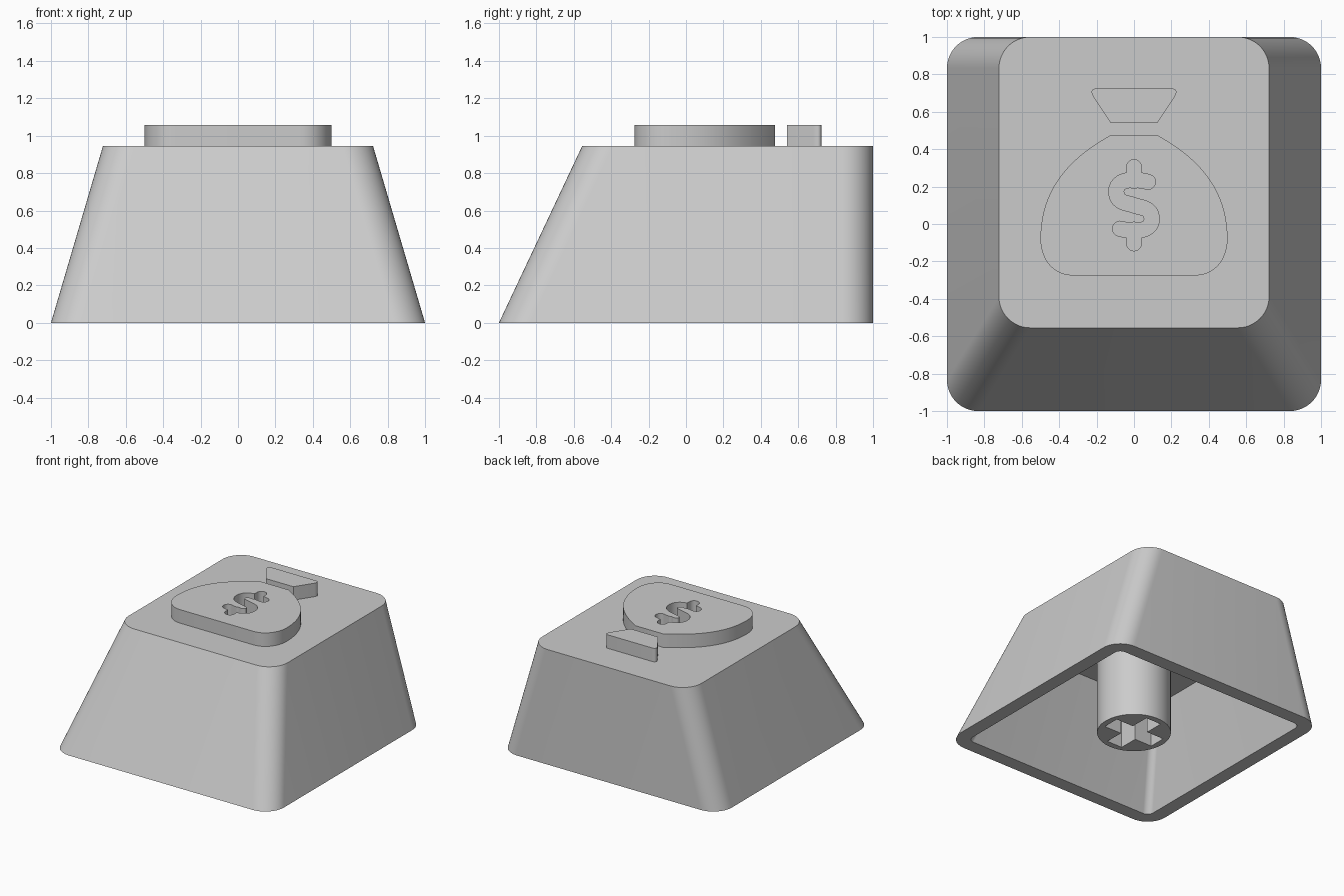
import bpy
import bmesh
from math import cos, sin, pi, atan2, radians
from mathutils import Vector
from mathutils.geometry import interpolate_bezier

if "Cube" in bpy.data.objects:
    bpy.data.objects.remove(bpy.data.objects["Cube"])

GREY = (0.6, 0.6, 0.6, 1)
mat = bpy.data.materials.new("light_grey")
mat.use_nodes = True
mat.diffuse_color = GREY
mat.node_tree.nodes["Principled BSDF"].inputs["Base Color"].default_value = GREY

HEIGHT = 0.945
WALL = 0.113
CEILING = 0.725


def finish(name, bm):
    bmesh.ops.recalc_face_normals(bm, faces=bm.faces)
    mesh = bpy.data.meshes.new(name)
    bm.to_mesh(mesh)
    bm.free()
    mesh.materials.append(mat)
    obj = bpy.data.objects.new(name, mesh)
    bpy.context.collection.objects.link(obj)
    return obj


def smooth(obj):
    bpy.ops.object.select_all(action='DESELECT')
    obj.select_set(True)
    bpy.context.view_layer.objects.active = obj
    bpy.ops.object.shade_smooth_by_angle(angle=radians(30))


def prism(name, outline, z0, z1):
    bm = bmesh.new()
    low = [bm.verts.new((p[0], p[1], z0)) for p in outline]
    high = [bm.verts.new((p[0], p[1], z1)) for p in outline]
    bm.faces.new(low)
    bm.faces.new(high)
    for i in range(len(low)):
        bm.faces.new((low[i - 1], low[i], high[i], high[i - 1]))
    return finish(name, bm)


def carve(obj, cutters):
    for cutter in cutters:
        cutter.hide_render = True
        mod = obj.modifiers.new("carve", 'BOOLEAN')
        mod.operation = 'DIFFERENCE'
        mod.solver = 'EXACT'
        mod.object = cutter
    graph = bpy.context.evaluated_depsgraph_get()
    mesh = bpy.data.meshes.new_from_object(obj.evaluated_get(graph))
    obj.modifiers.clear()
    obj.data = mesh
    for cutter in cutters:
        bpy.data.objects.remove(cutter)


def arc(cx, cy, r, start, sweep, steps):
    return [Vector((cx + r * cos(start + sweep * i / steps),
                    cy + r * sin(start + sweep * i / steps))) for i in range(steps + 1)]


def rounded_rect(half_x, y0, y1, r, steps=12):
    corners = [(half_x - r, y1 - r), (r - half_x, y1 - r),
               (r - half_x, y0 + r), (half_x - r, y0 + r)]
    return [p for i, (x, y) in enumerate(corners)
            for p in arc(x, y, r, i * pi / 2, pi / 2, steps)]


def bezier(a, b, c, d, steps=14):
    a, b, c, d = (Vector((*p, 0)) for p in (a, b, c, d))
    return [p.to_2d() for p in interpolate_bezier(a, b, c, d, steps)]


def stroke(path, r):
    """Outline of a path with round ends."""
    dirs = [(path[min(i + 1, len(path) - 1)] - path[max(i - 1, 0)]).normalized()
            for i in range(len(path))]
    side = [Vector((-d.y, d.x)) * r for d in dirs]
    left = [p + s for p, s in zip(path, side)]
    right = [p - s for p, s in zip(path, side)]

    def cap(p, s):
        return arc(p.x, p.y, r, atan2(s.y, s.x), -pi, 10)[1:-1]
    return left + cap(path[-1], side[-1]) + right[::-1] + cap(path[0], -side[0])


# Hollow tapered shell with an upright back
def section(z, inset):
    t = z / HEIGHT
    ring = rounded_rect(1 - 0.278 * t - inset, -1 + 0.445 * t + inset,
                        1 - inset, 0.167 - inset)
    return [(p.x, p.y, z) for p in ring]


bm = bmesh.new()
rings = [[bm.verts.new(p) for p in section(z, inset)] for z, inset in
         ((CEILING, WALL), (0, WALL), (0, 0), (HEIGHT, 0))]
for a, b in zip(rings, rings[1:]):
    for i in range(len(a)):
        bm.faces.new((a[i - 1], a[i], b[i], b[i - 1]))
bm.faces.new(rings[0])
bm.faces.new(rings[-1])
smooth(finish("key_shell", bm))

# Round stem with a cross-shaped socket
stem = prism("stem", arc(0, 0, 0.278, 0, 2 * pi, 64)[:-1], 0, CEILING + 0.01)
arms = [prism("socket_cutter", [(-x, -y), (x, -y), (x, y), (-x, y)], -0.1, 0.45)
        for x, y in ((0.228, 0.07), (0.07, 0.228))]
carve(stem, arms)
smooth(stem)

# Raised sack, drawn as a right half and mirrored
half = bezier((0.33, -0.275), (0.43, -0.275), (0.5, -0.19), (0.5, -0.08))
half += bezier((0.5, -0.08), (0.5, 0.2), (0.33, 0.36), (0.125, 0.475), 22)[1:]
sack = prism("sack", half + [Vector((-p.x, p.y)) for p in reversed(half)],
             HEIGHT - 0.01, 1.056)

# Winding groove with two stubs, cut through the sack
MID = 0.1
upper = bezier((0.075, 0.225), (0.02, 0.24), (-0.095, 0.25), (-0.095, 0.175))
upper += bezier((-0.095, 0.175), (-0.095, 0.11), (-0.04, 0.115), (0, MID))[1:]
winding = upper + [Vector((-p.x, 2 * MID - p.y)) for p in reversed(upper[:-1])]
paths = [winding] + [[Vector((0, MID + s * 0.13)), Vector((0, MID + s * 0.204))]
                     for s in (1, -1)]
carve(sack, [prism("groove_cutter", stroke(path, 0.04), 0.9, 1.2) for path in paths])
smooth(sack)

# Gathered neck above the sack
neck = [Vector((0.125, 0.54))]
neck += bezier((0.217, 0.68), (0.237, 0.712), (0.225, 0.725), (0.195, 0.725), 8)
smooth(prism("sack_neck", neck + [Vector((-p.x, p.y)) for p in reversed(neck)],
             HEIGHT - 0.01, 1.056))
